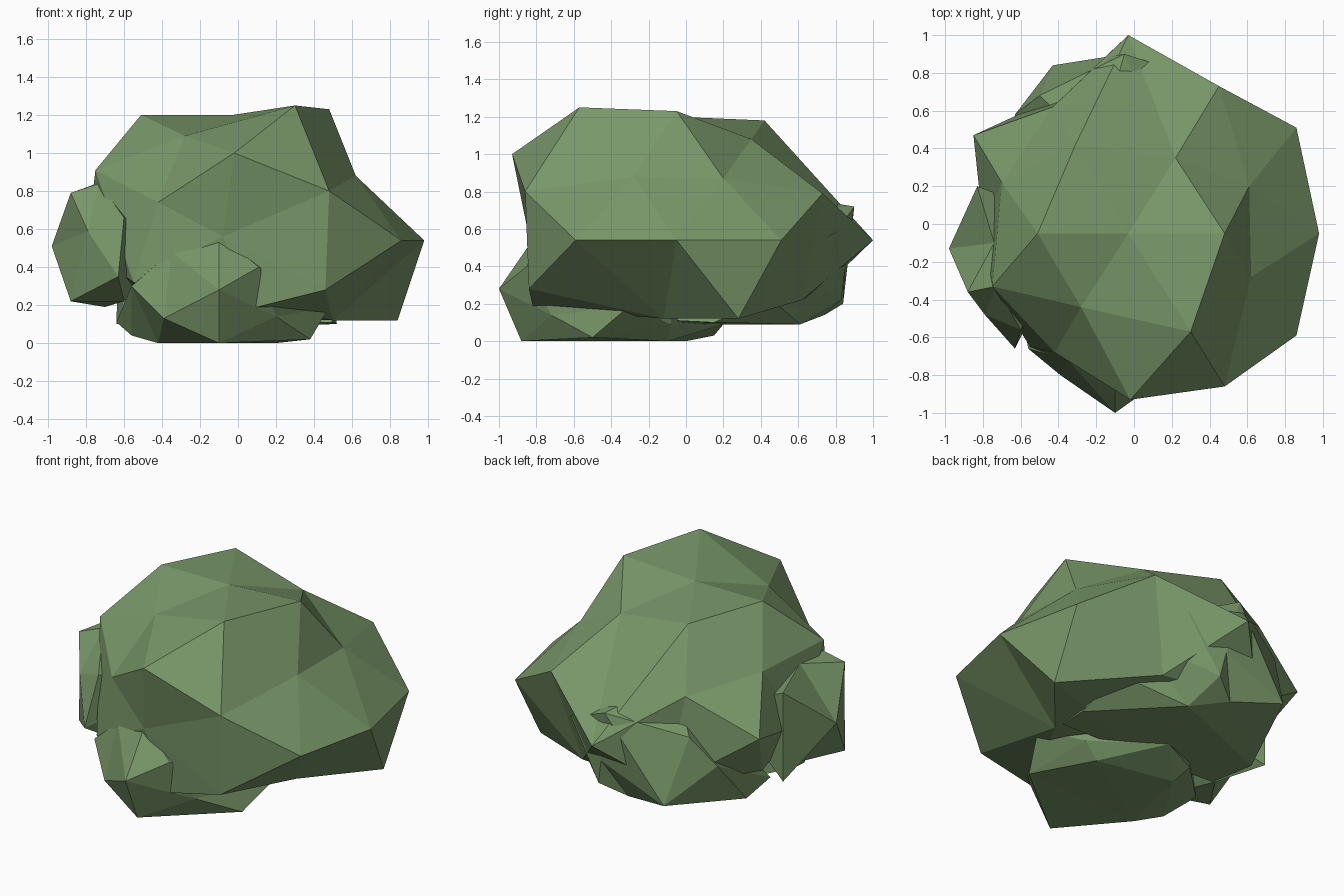
import bpy
import bmesh
from mathutils import Vector

default_cube = bpy.data.objects.get("Cube")
if default_cube:
    bpy.data.objects.remove(default_cube, do_unlink=True)

# One sage green for all the foliage
leaf_green = bpy.data.materials.new("leaf_green")
leaf_green.use_nodes = True
leaf_colour = (0.19, 0.31, 0.14, 1.0)
leaf_green.diffuse_color = leaf_colour
shader = leaf_green.node_tree.nodes["Principled BSDF"]
shader.inputs["Base Color"].default_value = leaf_colour
shader.inputs["Roughness"].default_value = 0.9


def foliage_lobe(name, centre, corners):
    """Faceted clump: corners (in hundredths) are joined as seen from its centre."""
    middle = Vector(centre) / 100
    bm = bmesh.new()
    targets = []
    for corner in corners:
        position = Vector(corner) / 100
        direction = (position - middle).normalized()
        targets.append((bm.verts.new(direction), position))

    # Triangulate on a sphere, then push each corner out to its real place
    bmesh.ops.convex_hull(bm, input=bm.verts[:])
    for vert, position in targets:
        vert.co = position
    bmesh.ops.recalc_face_normals(bm, faces=bm.faces[:])

    mesh = bpy.data.meshes.new(name)
    bm.to_mesh(mesh)
    bm.free()
    mesh.materials.append(leaf_green)
    lobe = bpy.data.objects.new(name, mesh)
    bpy.context.collection.objects.link(lobe)
    return lobe


# Main crown, from the top down to the underside
crown_top = [
    (30, -57, 125), (48, -5, 123), (-3, -5, 120), (-51, -5, 120),
    (-31, 42, 118), (22, 35, 108), (-28, -44, 109), (-2, -93, 100),
]
crown_shoulder = [
    (62, -28, 88), (61, 20, 87), (45, 73, 79), (48, -86, 80),
    (-75, -33, 91), (-70, 22, 90), (-42, -68, 74), (-43, 62, 82),
]
crown_waist = [
    (98, -5, 54), (86, 51, 54), (86, -59, 54), (-3, 100, 54),
    (-85, 47, 60), (-80, 0, 50), (-55, -65, 32), (-8, -84, 56),
]
crown_underside = [
    (46, -84, 28), (84, 28, 12), (30, 62, 22), (-35, 70, 25),
    (-68, 20, 25), (-45, -45, 20), (10, -82, 19), (50, -12, 12),
    (5, 0, 14),
]
foliage_lobe("main_crown", (0, -5, 62),
             crown_top + crown_shoulder + crown_waist + crown_underside)

# Low clump at the front, resting on the ground
front_upper = [
    (-10, -100, 28), (-10, -80, 57), (11, -85, 40), (-56, -66, 30),
    (-35, -72, 48), (0, -20, 60), (-50, -10, 40), (40, -10, 40),
]
front_lower = [
    (-39, -80, 13), (-10, -88, 0), (20, -72, 14), (38, -50, 2),
    (48, -30, 19), (20, -10, 0), (-42, -50, 0), (-56, -40, 4),
    (-64, -20, 11), (-30, 0, 0), (30, -8, 9), (-30, 15, 3),
    (-10, 20, 9),
]
foliage_lobe("front_clump", (-8, -40, 30), front_upper + front_lower)

# Clump on the right side
side_outer = [
    (-98, -13, 51), (-88, -36, 79), (-74, -10, 84), (-73, -33, 84),
    (-88, -36, 22), (-79, -48, 59), (-60, -56, 66), (-63, -66, 35),
]
side_inner = [
    (-60, -45, 22), (-83, 20, 79), (-83, 20, 22), (-70, -10, 19),
    (-30, 0, 50),
]
foliage_lobe("right_clump", (-60, -15, 50), side_outer + side_inner)

# Clump at the back, slightly above the ground
back_upper = [
    (-5, 90, 72), (26, 80, 58), (46, 55, 45), (-50, 68, 60),
    (-63, 58, 41), (-20, 40, 80), (20, 30, 70),
]
back_lower = [
    (-43, 84, 20), (4, 83, 22), (1, 85, 38), (-11, 74, 14),
    (10, 61, 9), (49, 45, 23), (52, 15, 10), (50, -5, 11),
    (-64, 30, 10), (-60, 0, 11), (-20, 0, 9),
]
foliage_lobe("back_clump", (-10, 40, 40), back_upper + back_lower)
